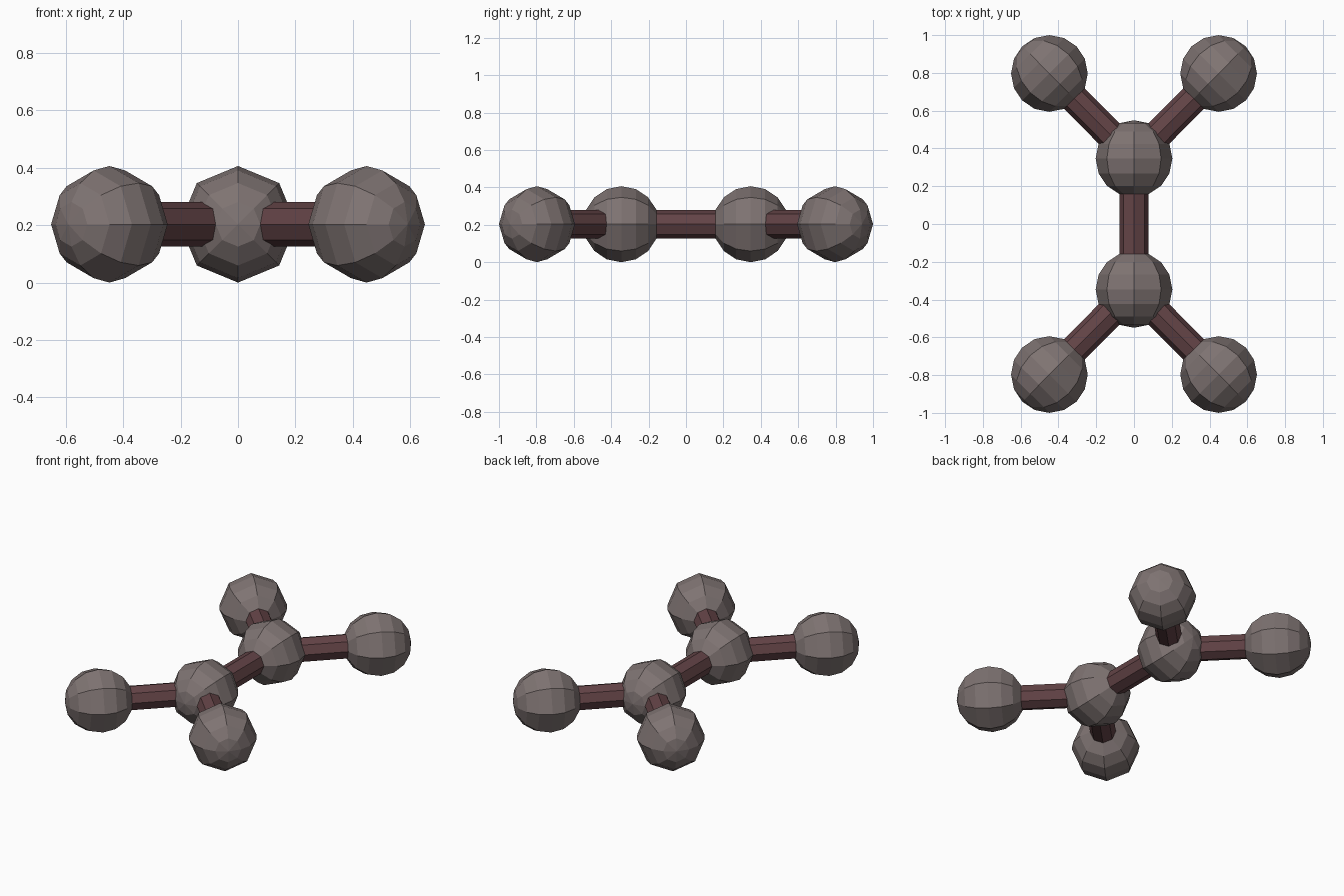
import bpy
from mathutils import Vector, Matrix

if "Cube" in bpy.data.objects:
    bpy.data.objects.remove(bpy.data.objects["Cube"])

R_BALL, R_ROD, Z = 0.203, 0.077, 0.203
HUB_Y, TIP_X, TIP_Y = 0.346, 0.448, 0.797


def material(name, color):
    m = bpy.data.materials.new(name)
    m.diffuse_color = (*color, 1)
    m.use_nodes = True
    m.node_tree.nodes["Principled BSDF"].inputs["Base Color"].default_value = m.diffuse_color
    return m


ball_mat = material("warm_grey", (0.21, 0.172, 0.168))
rod_mat = material("dark_maroon", (0.125, 0.057, 0.062))


def frame(center, axis):
    """Local z along the axis, local x straight up."""
    z = Vector(axis).normalized()
    x = Vector((0, 0, 1))
    y = z.cross(x)
    m = Matrix((x, y, z)).transposed().to_4x4()
    m.translation = center
    return m


def finish(name, mat, center, axis):
    ob = bpy.context.object
    ob.name = name
    ob.data.materials.append(mat)
    ob.matrix_world = frame(center, axis)


def ball(name, center, axis):
    bpy.ops.mesh.primitive_uv_sphere_add(segments=8, ring_count=8, radius=R_BALL)
    finish(name, ball_mat, center, axis)


def rod(name, a, b):
    bpy.ops.mesh.primitive_cylinder_add(vertices=8, radius=R_ROD, depth=(b - a).length)
    finish(name, rod_mat, (a + b) / 2, b - a)


# Two hubs, each with two branching rods ending in balls
hubs = []
for sy, end in ((-1, "front"), (1, "back")):
    hub = Vector((0, sy * HUB_Y, Z))
    hubs.append(hub)
    ball(end + "_hub_ball", hub, (0, 1, 0))
    for sx, side in ((-1, "left"), (1, "right")):
        tip = Vector((sx * TIP_X, sy * TIP_Y, Z))
        ball(f"{end}_{side}_ball", tip, tip - hub)
        rod(f"{end}_{side}_rod", hub, tip)

# Rod joining the hubs
rod("center_rod", *hubs)
